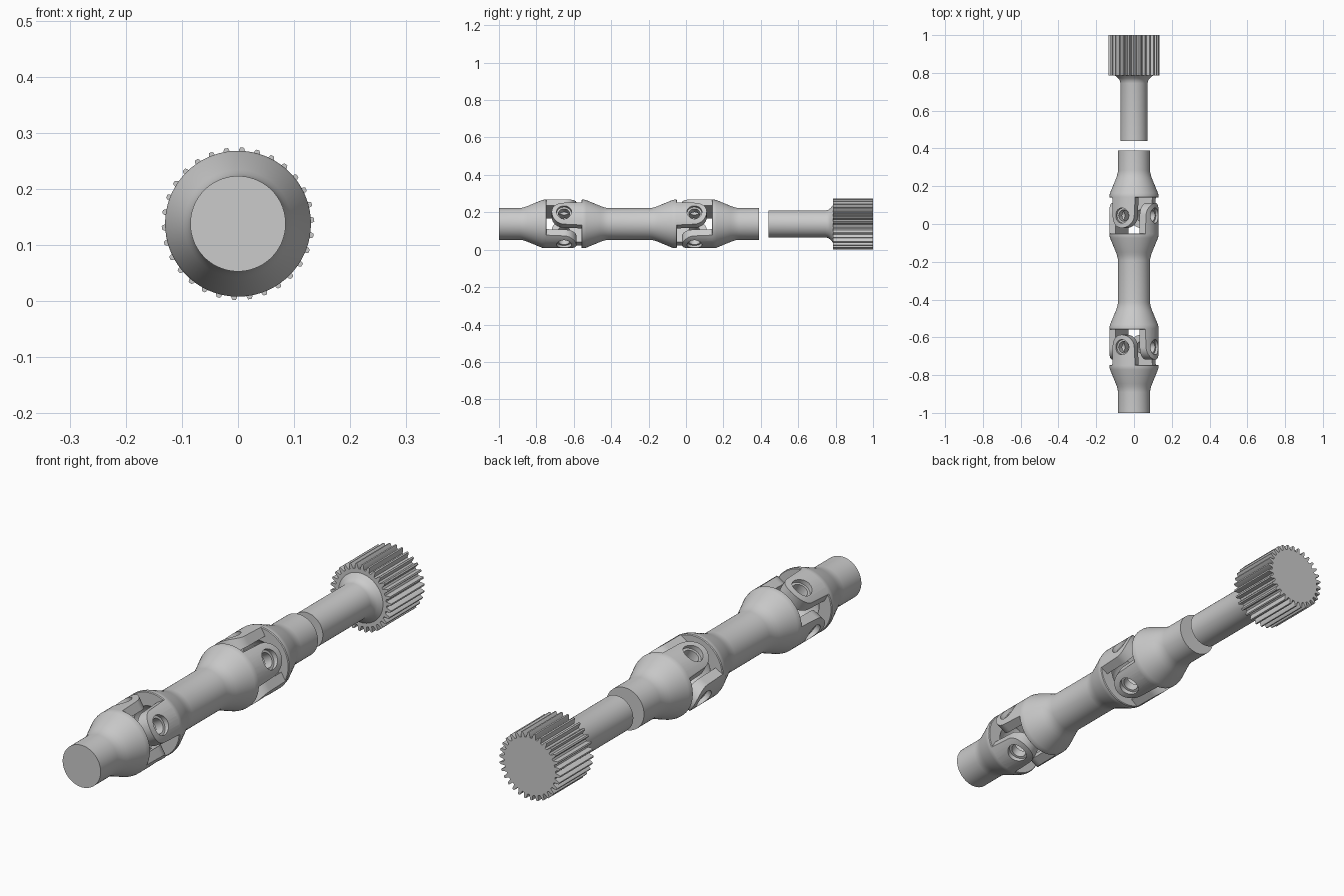
import bpy, bmesh
from math import cos, sin, pi, radians
from mathutils import Matrix, Vector

if "Cube" in bpy.data.objects:
    bpy.data.objects.remove(bpy.data.objects["Cube"])

AXIS_Z = 0.138
AXIS = Matrix.Translation((0, 0, AXIS_Z))
R_TUBE, R_YOKE = 0.085, 0.13
JOINTS = (-0.652, 0.045)
REACH = 0.094          # joint centre to yoke rim


def finish(name, bm):
    bmesh.ops.recalc_face_normals(bm, faces=bm.faces)
    mesh = bpy.data.meshes.new(name)
    bm.to_mesh(mesh)
    bm.free()
    ob = bpy.data.objects.new(name, mesh)
    bpy.context.collection.objects.link(ob)
    return ob


def lathe(name, profile, matrix=AXIS, seg=72):
    """Closed solid turned around the y axis from (y, radius) points."""
    bm = bmesh.new()
    rings = []
    for y, r in profile:
        n = 1 if r == 0 else seg
        rings.append([bm.verts.new(matrix @ Vector((r * cos(2 * pi * i / seg), y, r * sin(2 * pi * i / seg))))
                      for i in range(n)])
    for a, b in zip(rings, rings[1:]):
        for i in range(seg):
            j = (i + 1) % seg
            if len(a) == 1:
                bm.faces.new((a[0], b[i], b[j]))
            elif len(b) == 1:
                bm.faces.new((a[i], b[0], a[j]))
            else:
                bm.faces.new((a[i], b[i], b[j], a[j]))
    return finish(name, bm)


def prism(name, outline, offset):
    """Extrude a closed outline of 3D points along an offset."""
    bm = bmesh.new()
    face = bm.faces.new([bm.verts.new(p) for p in outline])
    ext = bmesh.ops.extrude_face_region(bm, geom=[face])
    bmesh.ops.translate(bm, vec=offset, verts=[v for v in ext['geom'] if isinstance(v, bmesh.types.BMVert)])
    return finish(name, bm)


def boolean(ob, tool, op):
    mod = ob.modifiers.new("cut", 'BOOLEAN')
    mod.operation, mod.object, mod.solver = op, tool, 'EXACT'
    bpy.context.view_layer.objects.active = ob
    bpy.ops.object.modifier_apply(modifier=mod.name)
    bpy.data.objects.remove(tool)


def smooth(ob):
    bpy.ops.object.select_all(action='DESELECT')
    ob.select_set(True)
    bpy.context.view_layer.objects.active = ob
    bpy.ops.object.shade_smooth_by_angle(angle=radians(32))


def add_ears(body, joint, side, angle):
    """Two opposite fork arms with stepped bearing holes."""
    for a in (angle, angle + pi):
        d = Vector((cos(a), 0, sin(a)))
        t = Vector((-sin(a), 0, cos(a)))
        pts = [(-0.07, -REACH - 0.004), (0.07, -REACH - 0.004)]
        pts += [(0.066 * cos(pi * i / 24), 0.066 * sin(pi * i / 24)) for i in range(25)]
        outline = [AXIS @ (d * 0.073 + t * u + Vector((0, joint + side * v, 0))) for u, v in pts]
        ear = prism("ear", outline, d * 0.08)
        boolean(ear, lathe("limit", [(joint - 0.2, 0), (joint - 0.2, R_YOKE),
                                     (joint + 0.2, R_YOKE), (joint + 0.2, 0)]), 'INTERSECT')
        boolean(body, ear, 'UNION')
    d = Vector((cos(angle), 0, sin(angle)))
    turn = Vector((0, 1, 0)).rotation_difference(d).to_matrix().to_4x4()
    hole = [(-0.2, 0), (-0.2, 0.04), (-0.11, 0.04), (-0.11, 0.03),
            (0.11, 0.03), (0.11, 0.04), (0.2, 0.04), (0.2, 0)]
    boolean(body, lathe("hole", hole, Matrix.Translation((0, joint, AXIS_Z)) @ turn, 40), 'DIFFERENCE')


def flare(joint, side):
    """Dished yoke mouth running back to the tube."""
    rim = joint - side * REACH
    shape = [(-0.03, 0), (-0.027, 0.035), (-0.017, 0.06), (0, 0.074), (0, 0.127), (-0.003, R_YOKE),
             (-0.012, R_YOKE), (-0.025, 0.127), (-0.1, 0.096), (-0.115, 0.0905),
             (-0.13, 0.0865), (-0.145, R_TUBE)]
    return [(rim + side * y, r) for y, r in shape]


# front yoke, middle double yoke and rear yoke
front = lathe("front_yoke", [(-1, 0), (-1, R_TUBE)] + flare(JOINTS[0], 1)[::-1])
add_ears(front, JOINTS[0], 1, radians(120))
middle = lathe("middle_double_yoke", flare(JOINTS[0], -1) + flare(JOINTS[1], 1)[::-1])
add_ears(middle, JOINTS[0], -1, radians(30))
add_ears(middle, JOINTS[1], 1, radians(30))
rear = lathe("rear_yoke", flare(JOINTS[1], -1) + [(0.39, R_TUBE), (0.39, 0)])
add_ears(rear, JOINTS[1], -1, radians(120))

# stub shaft with a fillet running into the gear
shaft = lathe("stub_shaft", [(0.44, 0), (0.44, 0.072), (0.745, 0.072), (0.76, 0.075),
                             (0.772, 0.084), (0.787, 0.102), (0.79, 0.102), (0.79, 0)])

# splined gear end
TEETH = 30
outline = []
for i in range(TEETH):
    mid = radians(87) + 2 * pi * i / TEETH
    for da, r in ((-0.07, 0.115), (-0.036, 0.133), (-0.022, 0.136),
                  (0.022, 0.136), (0.036, 0.133), (0.07, 0.115)):
        outline.append(AXIS @ Vector((r * cos(mid + da), 0.785, r * sin(mid + da))))
gear = prism("splined_end", outline, Vector((0, 0.215, 0)))

for ob in (front, middle, rear, shaft, gear):
    smooth(ob)
